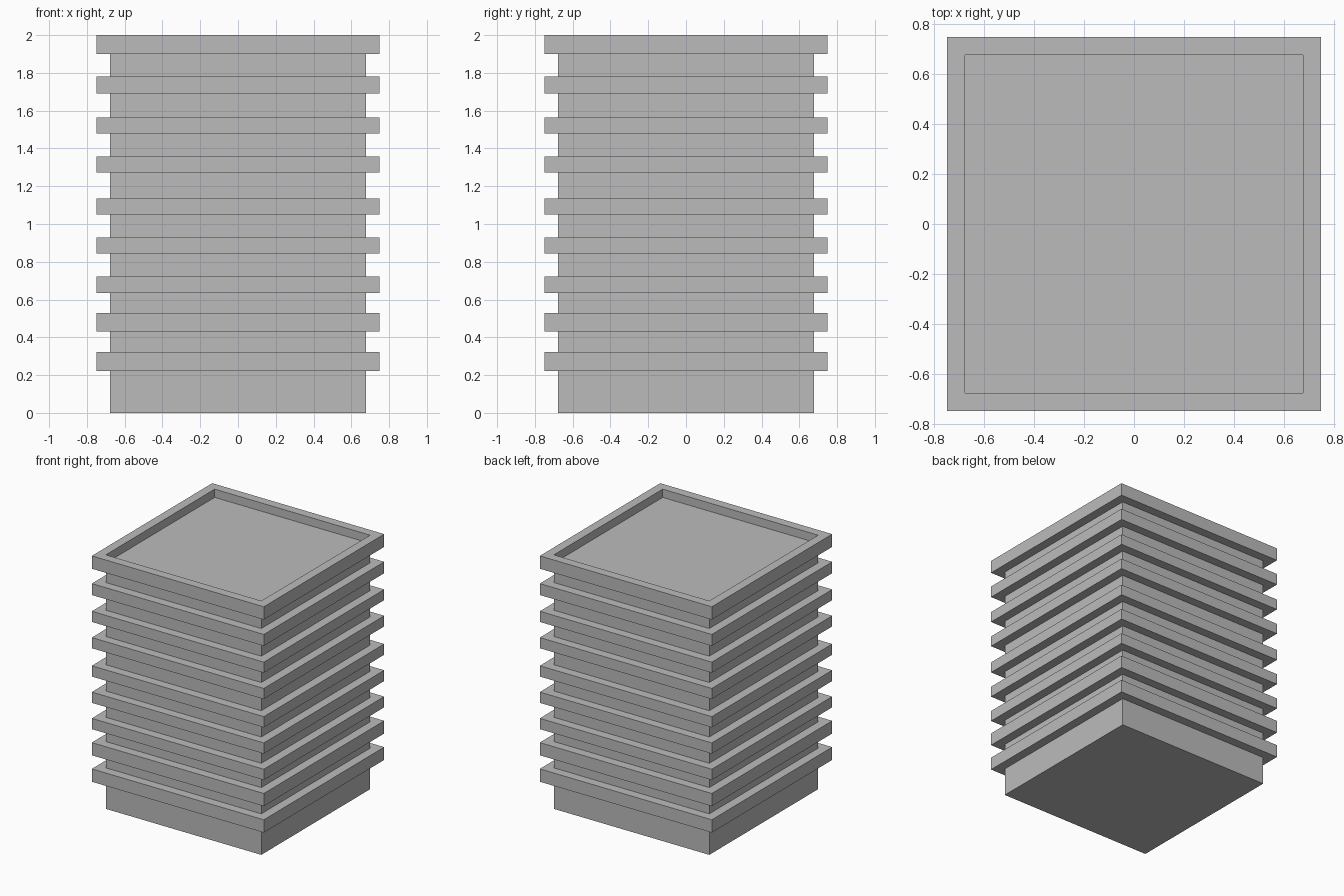
import bpy
import bmesh

if "Cube" in bpy.data.objects:
    bpy.data.objects.remove(bpy.data.objects["Cube"])

BODY = 0.677    # half width of the core
BAND = 0.749    # half width of the projecting bands
DECK = 1.935    # height of the recessed roof

grey = bpy.data.materials.new("concrete_grey")
grey.use_nodes = True
colour = (0.5, 0.5, 0.5, 1)
grey.diffuse_color = colour
grey.node_tree.nodes["Principled BSDF"].inputs["Base Color"].default_value = colour


def square_tube(name, profile, closed):
    """Sweep a (half width, height) profile round a square; cap it if open."""
    bm = bmesh.new()
    corners = [(-1, -1), (1, -1), (1, 1), (-1, 1)]
    rings = [[bm.verts.new((x * r, y * r, z)) for x, y in corners] for r, z in profile]
    pairs = list(zip(rings, rings[1:]))
    if closed:
        pairs.append((rings[-1], rings[0]))
    else:
        bm.faces.new(rings[0])
        bm.faces.new(rings[-1])
    for a, b in pairs:
        for i in range(4):
            j = (i + 1) % 4
            bm.faces.new((a[i], a[j], b[j], b[i]))
    bmesh.ops.recalc_face_normals(bm, faces=bm.faces)
    mesh = bpy.data.meshes.new(name)
    bm.to_mesh(mesh)
    bm.free()
    mesh.materials.append(grey)
    obj = bpy.data.objects.new(name, mesh)
    bpy.context.collection.objects.link(obj)
    return obj


# Core block, its top forming the sunken roof
square_tube("tower_core", [(BODY, 0), (BODY, DECK)], False)

# Projecting floor bands (bottom, top), lowest first
bands = [(0.222, 0.323), (0.43, 0.53), (0.636, 0.721), (0.843, 0.928),
         (1.05, 1.135), (1.273, 1.357), (1.48, 1.564), (1.692, 1.782)]
for n, (low, high) in enumerate(bands, 1):
    square_tube(f"floor_band_{n}",
                [(BODY, low), (BAND, low), (BAND, high), (BODY, high)], True)

# Parapet around the roof
square_tube("roof_parapet",
            [(BODY, 1.899), (BAND, 1.899), (BAND, 2), (BODY, 2)], True)
